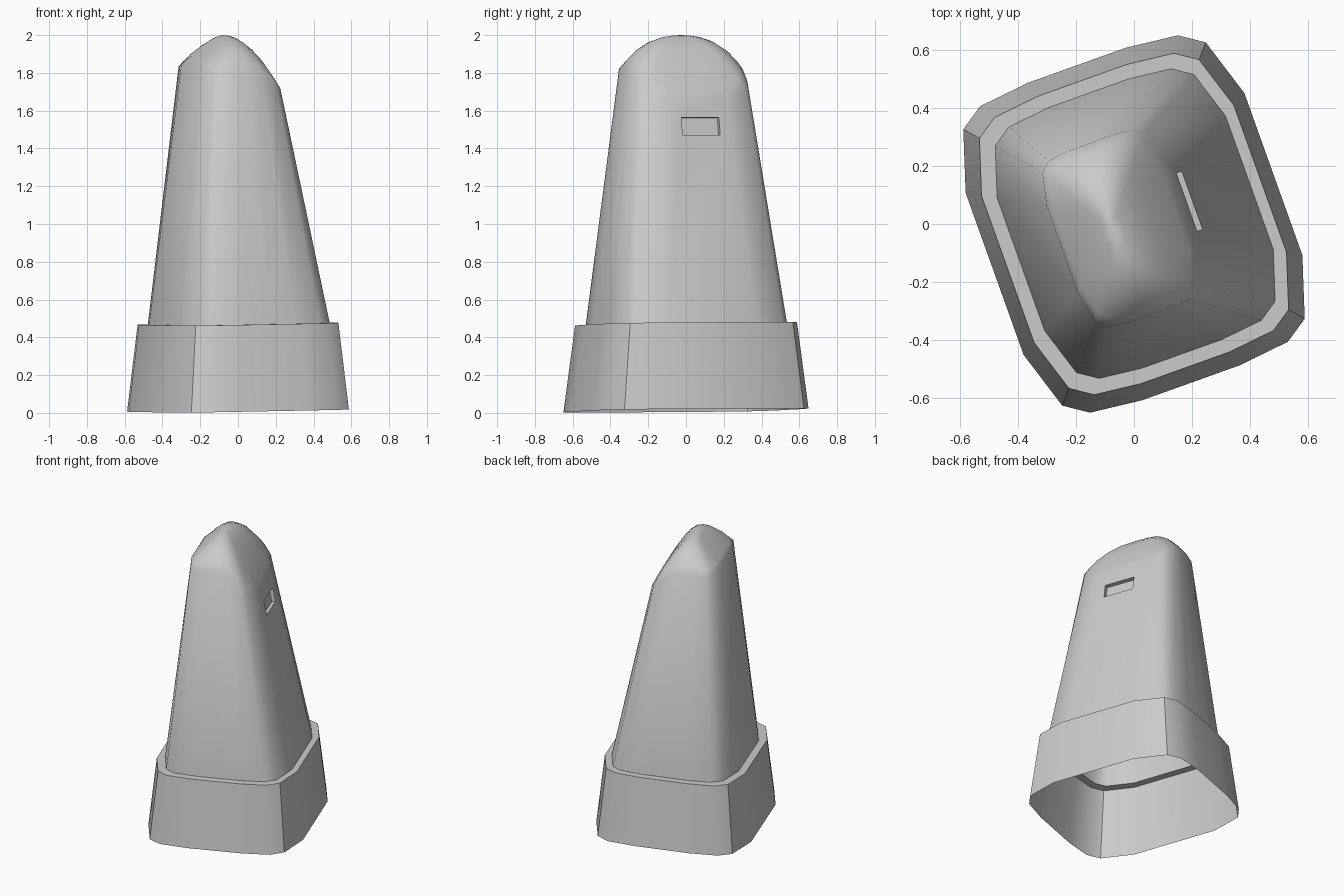
import bpy, bmesh
from math import cos, sin, radians, sqrt

if "Cube" in bpy.data.objects:
    bpy.data.objects.remove(bpy.data.objects["Cube"])

ROT = radians(19.7)
QUARTER = [(1, .51), (.87, .87), (.71, .965), (.35, 1)]
# Chamfered-rectangle outline, counter-clockwise, mirrored from one quarter
OUT = (QUARTER + [(0, 1)] + [(-a, b) for a, b in reversed(QUARTER)]
       + [(-a, -b) for a, b in QUARTER] + [(0, -1)]
       + [(a, -b) for a, b in reversed(QUARTER)])
N = len(OUT)
BASE = .472


def world(u, v, z, tilt=0):
    x, y = u * cos(ROT) - v * sin(ROT), u * sin(ROT) + v * cos(ROT)
    return x, y, z + tilt * (.015 * x + .012 * y)


def ring(bm, pts, tilt=0):
    return [bm.verts.new(world(*p, tilt)) for p in pts]


def bridge(bm, lo, hi, skip=()):
    for i in range(len(lo)):
        if i not in skip:
            j = (i + 1) % len(lo)
            bm.faces.new((lo[i], lo[j], hi[j], hi[i]))


def finish(bm, name, angle):
    mesh = bpy.data.meshes.new(name)
    bm.to_mesh(mesh)
    bm.free()
    ob = bpy.data.objects.new(name, mesh)
    bpy.context.collection.objects.link(ob)
    bpy.ops.object.select_all(action='DESELECT')
    bpy.context.view_layer.objects.active = ob
    ob.select_set(True)
    bpy.ops.object.shade_smooth_by_angle(angle=radians(angle))


def wall(a, b, z):
    """Point on the tapering tower wall at height z."""
    h = z - .48
    left, right = -.412 + .11 * h, .42 - .206 * h
    return (left + right) / 2 + a * (right - left) / 2, b * (.475 - .12 * h)


def crown(u, v):
    """Height of the ridged dome."""
    d = u + .08
    side = .34 * (d / .26) ** 1.6 if d > 0 else .15 * (-d / .18) ** 1.2
    end = .9 * v * v + 8 * v ** 4
    return 2 - sqrt(side * side + end * end)


# Flared open skirt with the ledge around the tower
bm = bmesh.new()
bottom = ring(bm, [(a * .509, b * .58, .013) for a, b in OUT], 1)
top = ring(bm, [(a * .461, b * .525, BASE) for a, b in OUT], 1)
inner = ring(bm, [(*wall(a, b, BASE), BASE) for a, b in OUT], 1)
bridge(bm, bottom, top)
bridge(bm, top, inner)
finish(bm, "skirt", 30)

# Tapered tower
bm = bmesh.new()
foot = ring(bm, [(*wall(a, b, BASE), BASE) for a, b in OUT], 1)
edge = []
for a, b in OUT:
    z = 1.8
    for _ in range(40):
        z = crown(*wall(a, b, z))
    edge.append((*wall(a, b, z), z))
shoulder = ring(bm, edge)
bridge(bm, foot, shoulder, skip=(N - 1,))

# Recessed slot in the right wall
corners = [(-.096, 1.47), (.115, 1.47), (.115, 1.565), (-.096, 1.565)]
mouth = ring(bm, [(wall(1, 0, z)[0], v, z) for v, z in corners])
back = ring(bm, [(wall(1, 0, z)[0] - .025, v, z - .005) for v, z in corners])
frame = [foot[-1], foot[0], shoulder[0], shoulder[-1]]
bridge(bm, frame, mouth)
bridge(bm, mouth, back)
bm.faces.new(back)

# Dome
prev = shoulder
for t in (.9, .75, .55, .35, .15):
    pts = [(-.08 + t * (u + .08), t * v) for u, v, _ in edge]
    cur = ring(bm, [(u, v, crown(u, v)) for u, v in pts])
    bridge(bm, prev, cur)
    prev = cur
apex = bm.verts.new(world(-.08, 0, 2))
for i in range(N):
    bm.faces.new((prev[i], prev[(i + 1) % N], apex))
finish(bm, "tower", 62)
